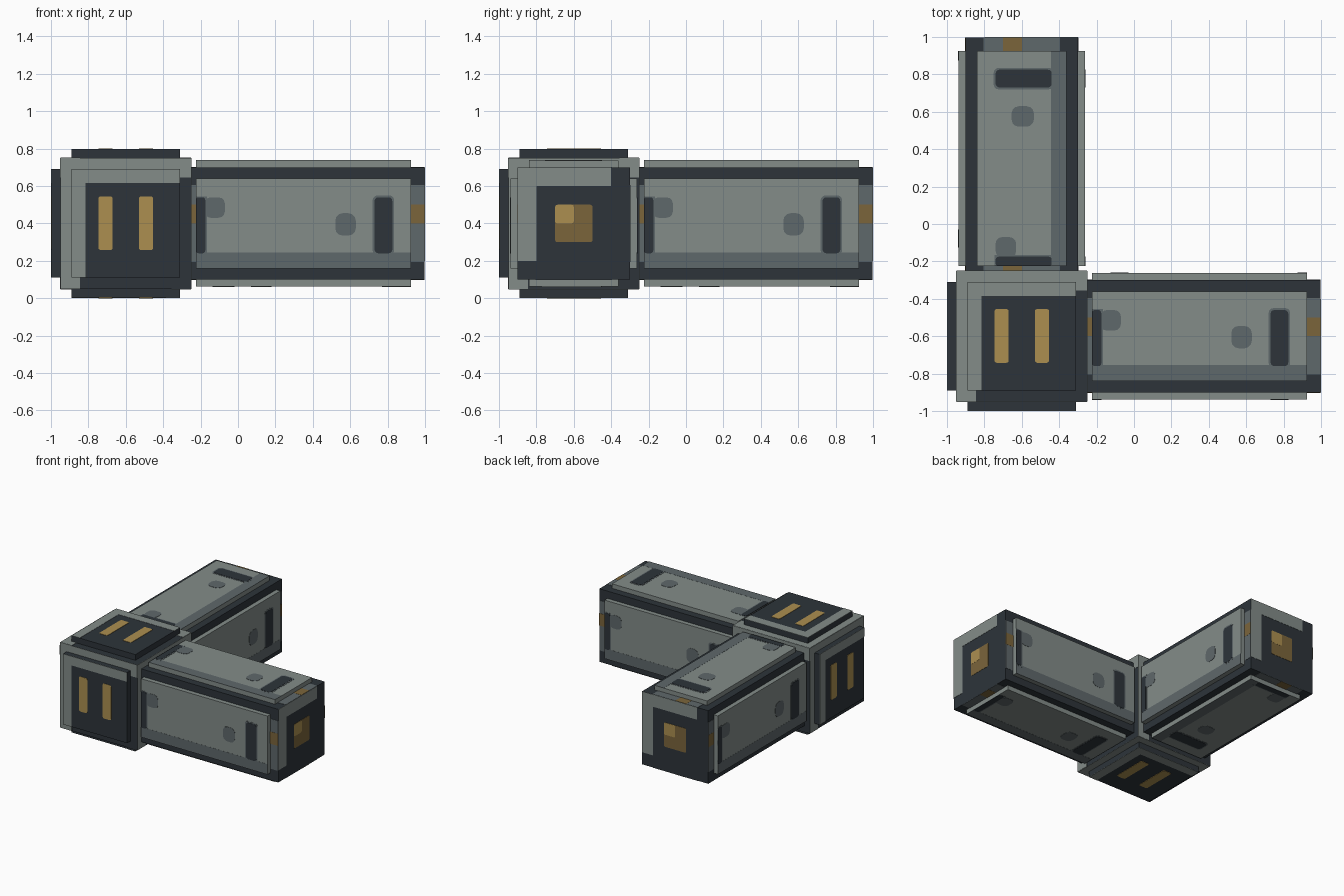
import bpy, bmesh, math
from mathutils import Vector, Matrix

if "Cube" in bpy.data.objects:
    bpy.data.objects.remove(bpy.data.objects["Cube"])


def linear(rgb):
    return [((c / 255 + 0.055) / 1.055) ** 2.4 for c in rgb] + [1.0]


# Flat colours
LIGHT, MID, DARK, AMBER, BROWN = range(5)
MATS = []
for name, rgb in (("light_grey", (131, 140, 137)), ("mid_grey", (95, 104, 107)),
                  ("dark_slate", (45, 52, 58)), ("amber", (172, 143, 80)),
                  ("dark_amber", (123, 101, 59))):
    m = bpy.data.materials.new(name)
    m.diffuse_color = linear(rgb)
    m.use_nodes = True
    m.node_tree.nodes["Principled BSDF"].inputs["Base Color"].default_value = m.diffuse_color
    MATS.append(m)

X, Y, Z = Vector((1, 0, 0)), Vector((0, 1, 0)), Vector((0, 0, 1))
HUB = Matrix.Translation((-0.6, -0.6, 0.4))


def frame(normal, up, centre):
    """Local u (right), v (up), w (outward) axes of a face seen from outside."""
    m = Matrix((up.cross(normal), up, normal)).transposed().to_4x4()
    m.translation = centre
    return m


def prism(bm, outline, w0, w1, mat, m):
    """Extrude a 2D outline from w0 to w1 in the frame m."""
    low = [bm.verts.new(m @ Vector((u, v, w0))) for u, v in outline]
    top = [bm.verts.new(m @ Vector((u, v, w1))) for u, v in outline]
    n = len(outline)
    faces = [bm.faces.new(top), bm.faces.new(low[::-1])]
    faces += [bm.faces.new((low[i], low[(i + 1) % n], top[(i + 1) % n], top[i]))
              for i in range(n)]
    for f in faces:
        f.material_index = mat


def rect(u0, u1, v0, v1, r=0.0):
    """Rectangle outline, with rounded corners when r is given."""
    if r == 0:
        return [(u0, v0), (u1, v0), (u1, v1), (u0, v1)]
    pts = []
    for k, (cu, cv) in enumerate(((u1 - r, v1 - r), (u0 + r, v1 - r),
                                  (u0 + r, v0 + r), (u1 - r, v0 + r))):
        for s in range(4):
            a = math.pi / 2 * (k + s / 3)
            pts.append((cu + r * math.cos(a), cv + r * math.sin(a)))
    return pts


def corner_trim(half, width, end):
    """L-shaped outline along the left and top edges of a square."""
    i = half - width
    return [(-half, -end), (-i, -end), (-i, i), (end, i), (end, half), (-half, half)]


def finish(bm, name, matrix):
    me = bpy.data.meshes.new(name)
    bm.to_mesh(me)
    bm.free()
    for m in MATS:
        me.materials.append(m)
    ob = bpy.data.objects.new(name, me)
    ob.matrix_world = matrix
    bpy.context.collection.objects.link(ob)


SIDES = {"front": (-Y, Z), "back": (Y, Z), "top": (Z, Y), "bottom": (-Z, Y),
         "left": (-X, Z), "right": (X, Z)}

# Hub cube with a light corner trim on every face
bm = bmesh.new()
prism(bm, rect(-0.35, 0.35, -0.35, 0.35), -0.35, 0.35, DARK, Matrix())
for n, up in SIDES.values():
    prism(bm, corner_trim(0.35, 0.105, 0.35), -0.001, 0.002, LIGHT, frame(n, up, n * 0.35))
finish(bm, "hub", HUB)

# Raised hub plates with two amber bars
for side in ("front", "top", "bottom", "left"):
    n, up = SIDES[side]
    m = frame(n, up, n * 0.35)
    bm = bmesh.new()
    prism(bm, rect(-0.29, 0.29, -0.29, 0.29), -0.01, 0.047, DARK, m)
    prism(bm, corner_trim(0.29, 0.075, 0.29), 0.046, 0.049, LIGHT, m)
    for u in (-0.108, 0.108):
        prism(bm, rect(u - 0.038, u + 0.038, -0.142, 0.145, 0.012), 0.046, 0.05, AMBER, m)
    finish(bm, side + "_hub_plate", HUB)


def build_arm(label, matrix):
    # Beam core with bands showing at both ends
    bm = bmesh.new()
    end = frame(X, Z, X * 1.597)
    prism(bm, rect(-0.3, 0.3, -0.3, 0.3), -1.25, 0, DARK, end)
    for side in ("front", "back", "top", "bottom"):
        n, up = SIDES[side]
        m = frame(n, up, X * 0.9735 + n * 0.3)
        prism(bm, rect(-0.6235, 0.6235, -0.205, 0.205), -0.001, 0.002, MID, m)
        prism(bm, rect(-0.6235, 0.6235, 0.0, 0.1), -0.001, 0.003, BROWN, m)
    # End cap trim and light
    prism(bm, corner_trim(0.3, 0.1, 0.2), -0.001, 0.002, LIGHT, end)
    prism(bm, rect(-0.1, 0.1, -0.1, 0.1, 0.012), -0.001, 0.002, BROWN, end)
    prism(bm, rect(-0.1, 0.0, 0.0, 0.1, 0.012), -0.001, 0.003, AMBER, end)
    finish(bm, label + "_beam", matrix)

    # Raised cladding panels with slots and studs
    for side in ("front", "back", "top", "bottom"):
        n, up = SIDES[side]
        m = frame(n, up, X * 0.95 + n * 0.3)
        bm = bmesh.new()
        prism(bm, rect(-0.575, 0.575, -0.24, 0.24), -0.01, 0.037, LIGHT, m)
        for outline, h, mat in (
                (rect(-0.575, 0.575, -0.24, -0.155), 0.038, MID),
                (rect(0.37, 0.485, -0.17, 0.15, 0.025), 0.0385, MID),
                (rect(-0.575, -0.515, -0.17, 0.145), 0.0385, MID),
                (rect(0.17, 0.28, -0.065, 0.055, 0.04), 0.039, MID),
                (rect(-0.53, -0.42, 0.03, 0.14, 0.035), 0.039, MID),
                (rect(0.38, 0.475, -0.16, 0.14, 0.02), 0.04, DARK),
                (rect(-0.575, -0.525, -0.16, 0.14, 0.015), 0.04, DARK)):
            prism(bm, outline, 0.035, h, mat, m)
        finish(bm, label + "_" + side + "_panel", matrix)


# Two identical arms at a right angle
build_arm("side_arm", HUB)
build_arm("rear_arm", HUB @ Matrix.Rotation(math.pi / 2, 4, 'Z'))
